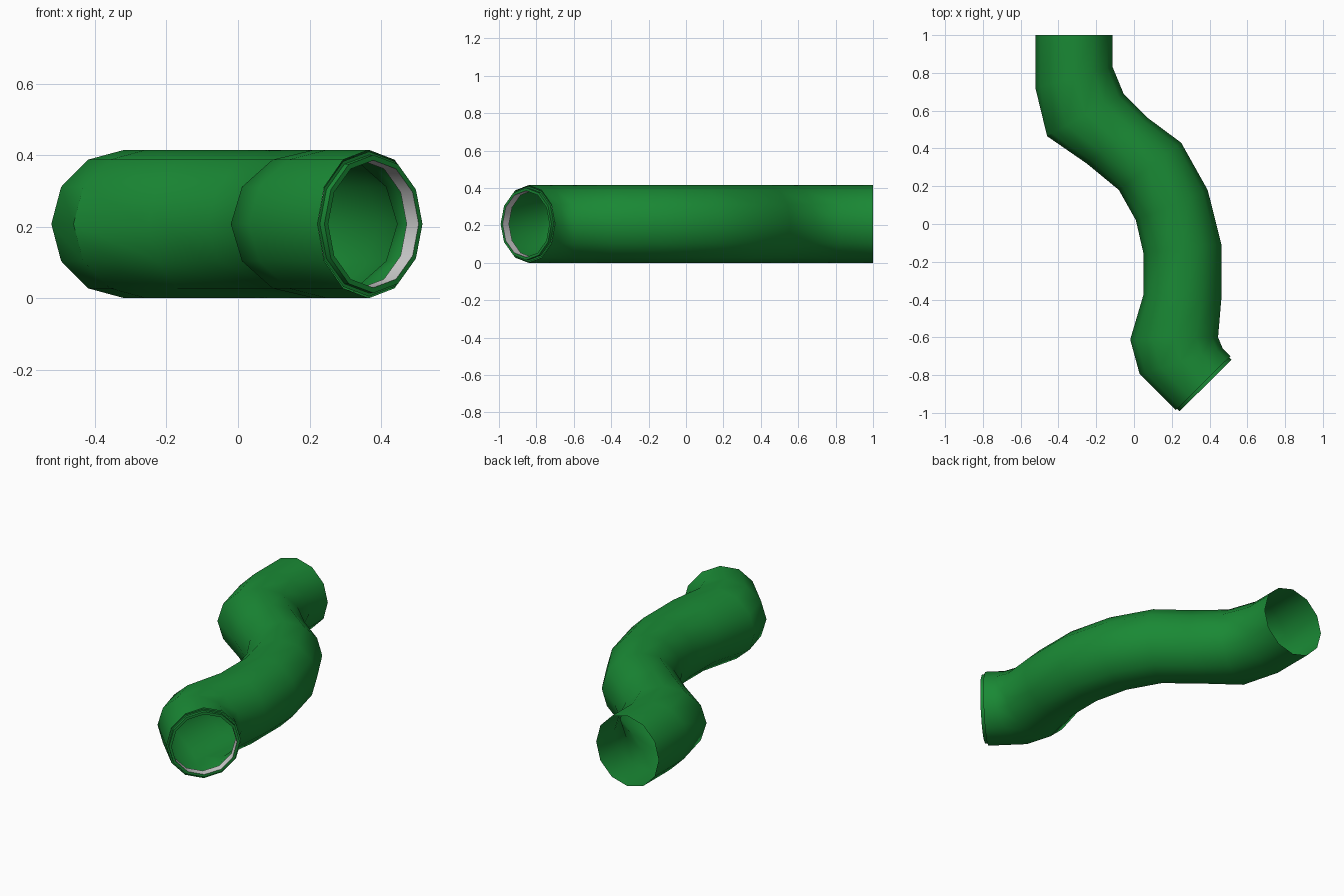
import bpy, bmesh, math
from mathutils import Vector

if "Cube" in bpy.data.objects:
    bpy.data.objects.remove(bpy.data.objects["Cube"])

SIDES, R = 12, 0.2075

green = bpy.data.materials.new("green")
green.diffuse_color = (0.01, 0.25, 0.035, 1)
green.use_nodes = True
green.node_tree.nodes["Principled BSDF"].inputs["Base Color"].default_value = green.diffuse_color

# Plan outline: left and right edge of each cross-section
SECTIONS = [
    (-.522, 1.0, -.113, 1.0), (-.522, .72, -.113, .83), (-.46, .465, -.055, .69),
    (-.25, .32, .075, .56), (-.08, .18, .25, .43), (.01, .02, .39, .18),
    (.05, -.155, .462, -.105), (.05, -.375, .462, -.40), (-.02, -.612, .445, -.60),
    (.03, -.795, .47, -.66), (.222, -.985, .51, -.70)]


def ring(bm, left, right, height):
    mid, half = (left + right) / 2, (right - left) / 2
    return [bm.verts.new(mid + half * math.cos(a) + Vector((0, 0, R + height * math.sin(a))))
            for a in (2 * math.pi * i / SIDES for i in range(SIDES))]


def loft(name, rings, material=None, flip=()):
    bm = bmesh.new()
    loops = [ring(bm, *r) for r in rings]
    for k, (a, b) in enumerate(zip(loops, loops[1:])):
        for i in range(SIDES):
            j = (i + 1) % SIDES
            quad = [a[i], a[j], b[j], b[i]]
            bm.faces.new(quad[::-1] if k in flip else quad)
    me = bpy.data.meshes.new(name)
    bm.to_mesh(me)
    bm.free()
    ob = bpy.data.objects.new(name, me)
    bpy.context.collection.objects.link(ob)
    if material:
        me.materials.append(material)
    bpy.ops.object.select_all(action='DESELECT')
    ob.select_set(True)
    bpy.context.view_layer.objects.active = ob
    bpy.ops.object.shade_smooth_by_angle(angle=math.radians(35))
    return ob


# Open-ended bent pipe
loft("pipe", [(Vector((a, b, 0)), Vector((c, d, 0)), R) for a, b, c, d in SECTIONS], green)

# Front collar: direction and centre of the pipe mouth
left, right = Vector((.222, -.985, 0)), Vector((.51, -.70, 0))
mouth, across = (left + right) / 2, (right - left).normalized()
out = Vector((across.y, -across.x, 0))


def mouth_ring(radius, depth):
    c = mouth + out * depth
    return c - across * radius, c + across * radius, radius


loft("collar", [mouth_ring(.2025, 0), mouth_ring(.193, 0), mouth_ring(.193, .018)], green)
loft("rim", [mouth_ring(.193, .018), mouth_ring(.178, .018)], green, flip=(0,))

# Short inner sleeve
loft("inner_sleeve", [mouth_ring(.178, .018), mouth_ring(.178, -.03)])
